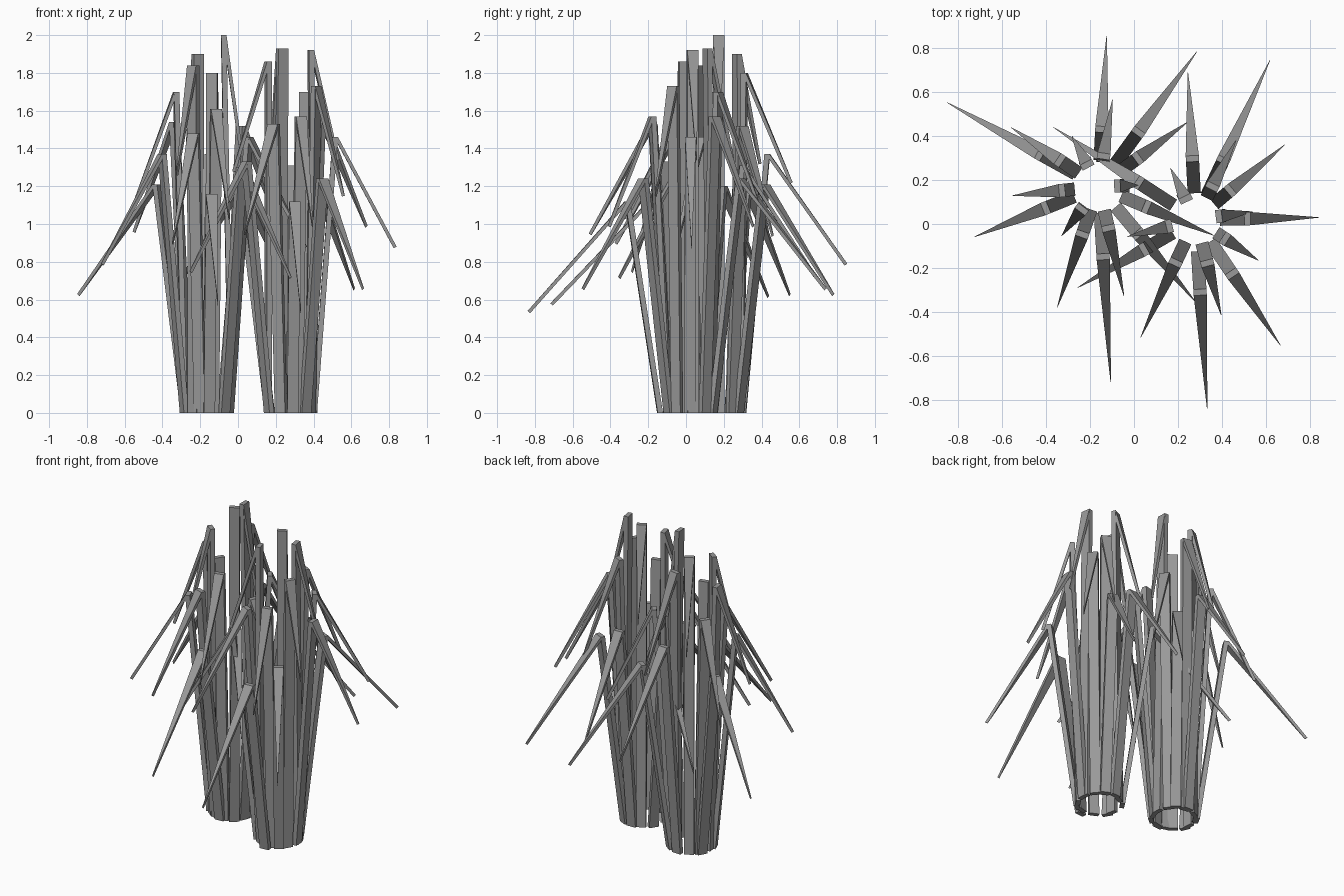
import bpy, bmesh
from math import cos, sin, radians
from mathutils import Vector

if "Cube" in bpy.data.objects:
    bpy.data.objects.remove(bpy.data.objects["Cube"])

WIDTH, THICK, DROP = 0.06, 0.028, 0.58

# Dark grey for all blades
grey = bpy.data.materials.new("dark_grey")
grey.diffuse_color = (0.32, 0.32, 0.32, 1)
grey.use_nodes = True
grey.node_tree.nodes["Principled BSDF"].inputs["Base Color"].default_value = grey.diffuse_color


def sweep_profile(bm, profile, place):
    """Side profile of (radius, z, half width) corners, closed into a solid."""
    a = [bm.verts.new(place(r, -w, z)) for r, z, w in profile]
    b = [bm.verts.new(place(r, w, z)) for r, z, w in profile]
    n = len(profile)
    bm.faces.new(a)
    bm.faces.new(b[::-1])
    for i in range(n):
        j = (i + 1) % n
        bm.faces.new((a[j], a[i], b[i], b[j]))


def blade(bm, centre, angle, tip_r, h):
    d = Vector((cos(radians(angle)), sin(radians(angle)), 0))
    s = Vector((-d.y, d.x, 0))

    def place(r, side, z):
        return Vector((centre[0], centre[1], 0)) + d * r + s * side + Vector((0, 0, z))

    # lower blades lean further out and root slightly further out
    top_r = 0.35 - 0.28 * (h - 1.1)
    base_r = 0.172 if h < 1.15 else 0.148 if h < 1.4 else 0.138
    w = WIDTH / 2
    # leaning upright stem
    sweep_profile(bm, [(base_r, 0, w), (top_r, h, w),
                       (top_r - THICK, h, w), (base_r - THICK, 0, w)], place)
    # drooping tip narrowing to an edge
    along = Vector((tip_r - top_r, -DROP)).normalized()
    nx, nz = along.y * 0.018, -along.x * 0.018
    e = 0.001
    sweep_profile(bm, [(top_r, h, w), (tip_r, h - DROP, e),
                       (tip_r + nx, h - DROP + nz, e),
                       (top_r + nx, h + nz, w)], place)


def clump(name, centre, blades):
    bm = bmesh.new()
    for b in blades:
        blade(bm, centre, *b)
    bmesh.ops.recalc_face_normals(bm, faces=bm.faces)
    me = bpy.data.meshes.new(name)
    bm.to_mesh(me)
    bm.free()
    me.materials.append(grey)
    bpy.context.collection.objects.link(bpy.data.objects.new(name, me))


# Each blade: (direction in degrees, tip radius, bend height)
clump("left_grass_clump", (-0.16, 0.17), [
    (87, 0.685, 1.37), (81, 0.40, 1.80), (54, 0.76, 1.21), (36, 0.50, 1.52),
    (2, 0.18, 2.0), (-23, 0.57, 1.46), (-50, 0.69, 1.30), (-77, 0.51, 1.61),
    (-86.5, 0.89, 1.16), (-109, 0.58, 1.48), (-127, 0.28, 1.84),
    (202, 0.61, 1.37), (186, 0.395, 1.70), (151, 0.79, 1.21),
    (146, 0.48, 1.54), (118, 0.26, 1.90)])
clump("right_grass_clump", (0.28, 0.02), [
    (65, 0.80, 1.24), (63, 0.41, 1.70), (93, 0.67, 1.31), (40, 0.53, 1.57),
    (1, 0.56, 1.46), (8, 0.26, 1.92), (-33, 0.34, 1.73), (-56, 0.69, 1.24),
    (-75, 0.45, 1.57), (-86.5, 0.86, 1.12), (-115, 0.59, 1.53),
    (210, 0.62, 1.33), (194, 0.32, 1.86), (147, 0.77, 1.20),
    (116, 0.26, 1.93)])
